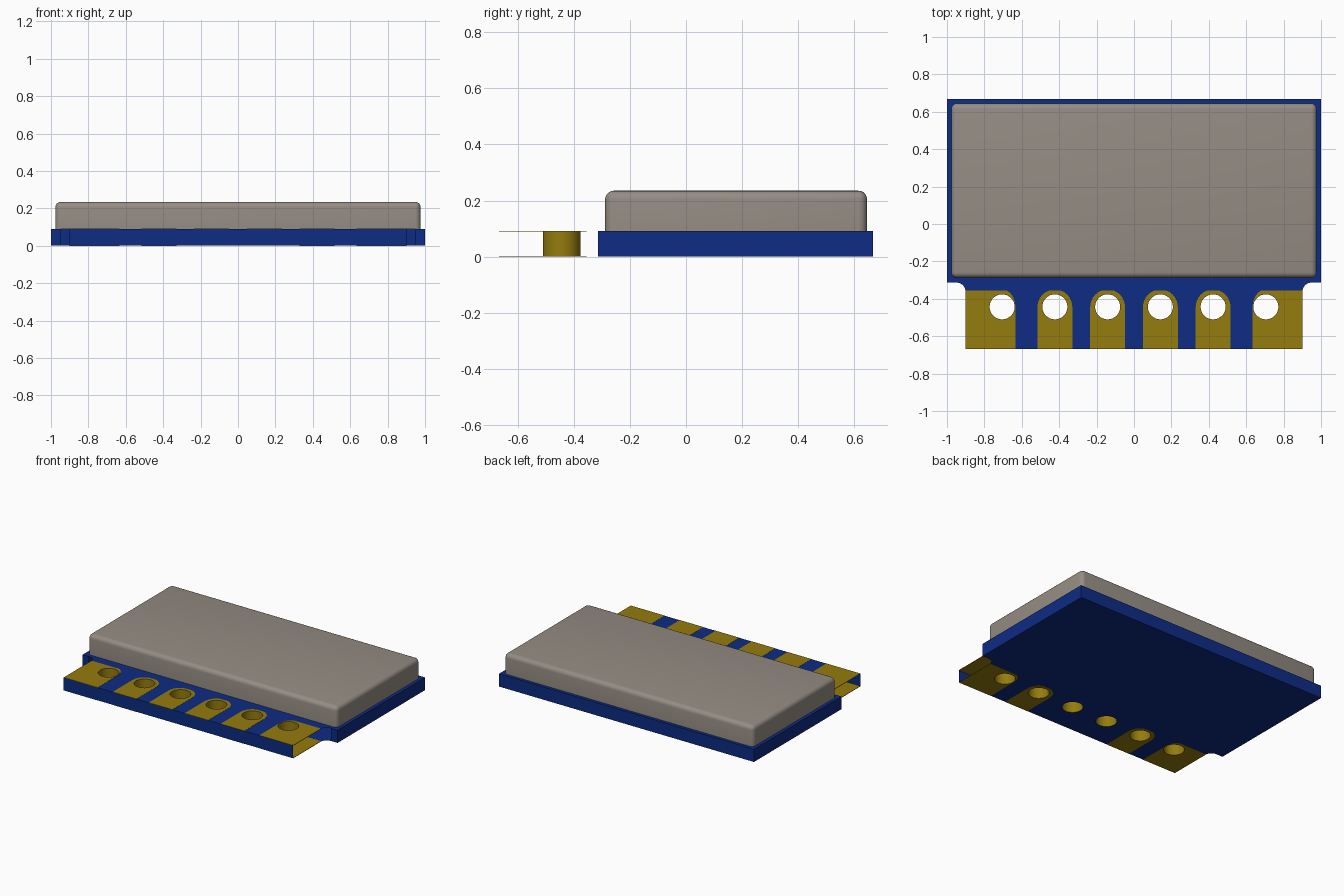
import bpy, bmesh, math

if "Cube" in bpy.data.objects:
    bpy.data.objects.remove(bpy.data.objects["Cube"], do_unlink=True)


def material(name, rgb):
    m = bpy.data.materials.new(name)
    m.use_nodes = True
    m.diffuse_color = (*rgb, 1)
    m.node_tree.nodes["Principled BSDF"].inputs["Base Color"].default_value = (*rgb, 1)
    return m


BLUE = material("board blue", (0.004, 0.025, 0.23))
GOLD = material("gold plating", (0.30, 0.20, 0.004))
GREY = material("shield grey", (0.30, 0.265, 0.23))

TOP = 0.091            # board thickness
BACK, STEP, FRONT = 0.667, -0.313, -0.667
TAB = 0.9              # half width of the connector tab
HOLE_Y, HOLE_R, PITCH = -0.443, 0.067, 0.282
hole_xs = [(i - 2.5) * PITCH for i in range(6)]


def arc(cx, cy, rx, ry, start, end, n):
    angles = [math.radians(start + (end - start) * i / n) for i in range(n + 1)]
    return [(cx + rx * math.cos(a), cy + ry * math.sin(a)) for a in angles]


def hole(cx):
    return arc(cx, HOLE_Y, HOLE_R, HOLE_R, 0, 360, 32)[:-1]


def slab(name, loops, z0, z1, mats):
    """Filled outline with holes, extruded from z0 to z1."""
    curve = bpy.data.curves.new(name, 'CURVE')
    curve.dimensions = '2D'
    curve.fill_mode = 'BOTH'
    curve.extrude = (z1 - z0) / 2
    for pts in loops:
        s = curve.splines.new('POLY')
        s.points.add(len(pts) - 1)
        for p, (x, y) in zip(s.points, pts):
            p.co = (x, y, (0), 1)
        s.use_cyclic_u = True
    temp = bpy.data.objects.new(name + " outline", curve)
    bpy.context.collection.objects.link(temp)
    mesh = bpy.data.meshes.new_from_object(
        temp.evaluated_get(bpy.context.evaluated_depsgraph_get()))
    bpy.data.objects.remove(temp, do_unlink=True)
    bm = bmesh.new()
    bm.from_mesh(mesh)
    bmesh.ops.remove_doubles(bm, verts=bm.verts, dist=0.00005)
    bmesh.ops.translate(bm, verts=bm.verts, vec=(0, 0, (z0 + z1) / 2))
    bmesh.ops.recalc_face_normals(bm, faces=bm.faces)
    bm.to_mesh(mesh)
    bm.free()
    mesh.name = name
    mesh.materials.clear()
    for m in mats:
        mesh.materials.append(m)
    for p in mesh.polygons:
        p.material_index = 0
        p.use_smooth = False
    obj = bpy.data.objects.new(name, mesh)
    bpy.context.collection.objects.link(obj)
    return obj


def smooth(obj):
    bpy.ops.object.select_all(action='DESELECT')
    obj.select_set(True)
    bpy.context.view_layer.objects.active = obj
    bpy.ops.object.shade_smooth_by_angle(angle=math.radians(35))


# Board: wide body, narrower tab and rounded inside corners
r = 0.05
right_side = [(TAB, FRONT)] + arc(TAB + r, STEP - r, r, r, 180, 90, 8) + [(1, STEP), (1, BACK)]
outline = right_side + [(-x, y) for x, y in reversed(right_side)]
board = slab("circuit_board", [outline] + [hole(x) for x in hole_xs],
             0.001, TOP, [BLUE, GOLD])

# Open tab ends, and plated hole walls
bm = bmesh.new()
bm.from_mesh(board.data)
open_ends = []
for f in bm.faces:
    c = f.calc_center_median()
    if abs(f.normal.z) < 0.5:
        if TAB - 0.01 < abs(c.x) < TAB + r and c.y < STEP + 0.01:
            open_ends.append(f)
        elif any(math.hypot(c.x - x, c.y - HOLE_Y) < HOLE_R + 0.005 for x in hole_xs):
            f.material_index = 1
bmesh.ops.delete(bm, geom=open_ends, context='FACES')
bm.to_mesh(board.data)
bm.free()
smooth(board)


# Contact pads: rounded at the inner end, outer pads run to the tab ends
def pad_outline(i):
    cx = hole_xs[i]
    outer = i in (0, 5)
    half = 0.071 if outer else 0.093
    pts = [(x, min(y, HOLE_Y + 0.088))
           for x, y in arc(0, HOLE_Y, half, 0.093, 0, 90 if outer else 180, 8 if outer else 16)]
    if outer:
        edge = TAB - abs(cx)
        pts += [(-edge, HOLE_Y + 0.088), (-edge, FRONT), (half, FRONT)]
    else:
        pts += [(-half, FRONT), (half, FRONT)]
    side = -1 if i == 5 else 1
    return [(cx + side * x, y) for x, y in pts]


for i, x in enumerate(hole_xs):
    loops = [pad_outline(i), hole(x)]
    slab(f"top_pad_{i + 1}", loops, TOP - 0.002, TOP + 0.001, [GOLD])
    if i not in (2, 3):
        slab(f"bottom_pad_{i + 1}", loops, 0, 0.003, [GOLD])

# Metal shield can with rounded top and corners
x0, y0, y1, z1 = 0.977, -0.288, 0.645, 0.235
bpy.ops.mesh.primitive_cube_add(size=1, location=(0, (y0 + y1) / 2, (TOP + z1) / 2))
can = bpy.context.object
can.name = "shield_can"
can.scale = (2 * x0, y1 - y0, z1 - TOP)
bpy.ops.object.transform_apply(location=False, rotation=False, scale=True)
bm = bmesh.new()
bm.from_mesh(can.data)
edges = [e for e in bm.edges if max(v.co.z for v in e.verts) > 0]
bmesh.ops.bevel(bm, geom=edges, offset=0.03, segments=5, profile=0.5, affect='EDGES')
bm.to_mesh(can.data)
bm.free()
can.data.materials.append(GREY)
smooth(can)
